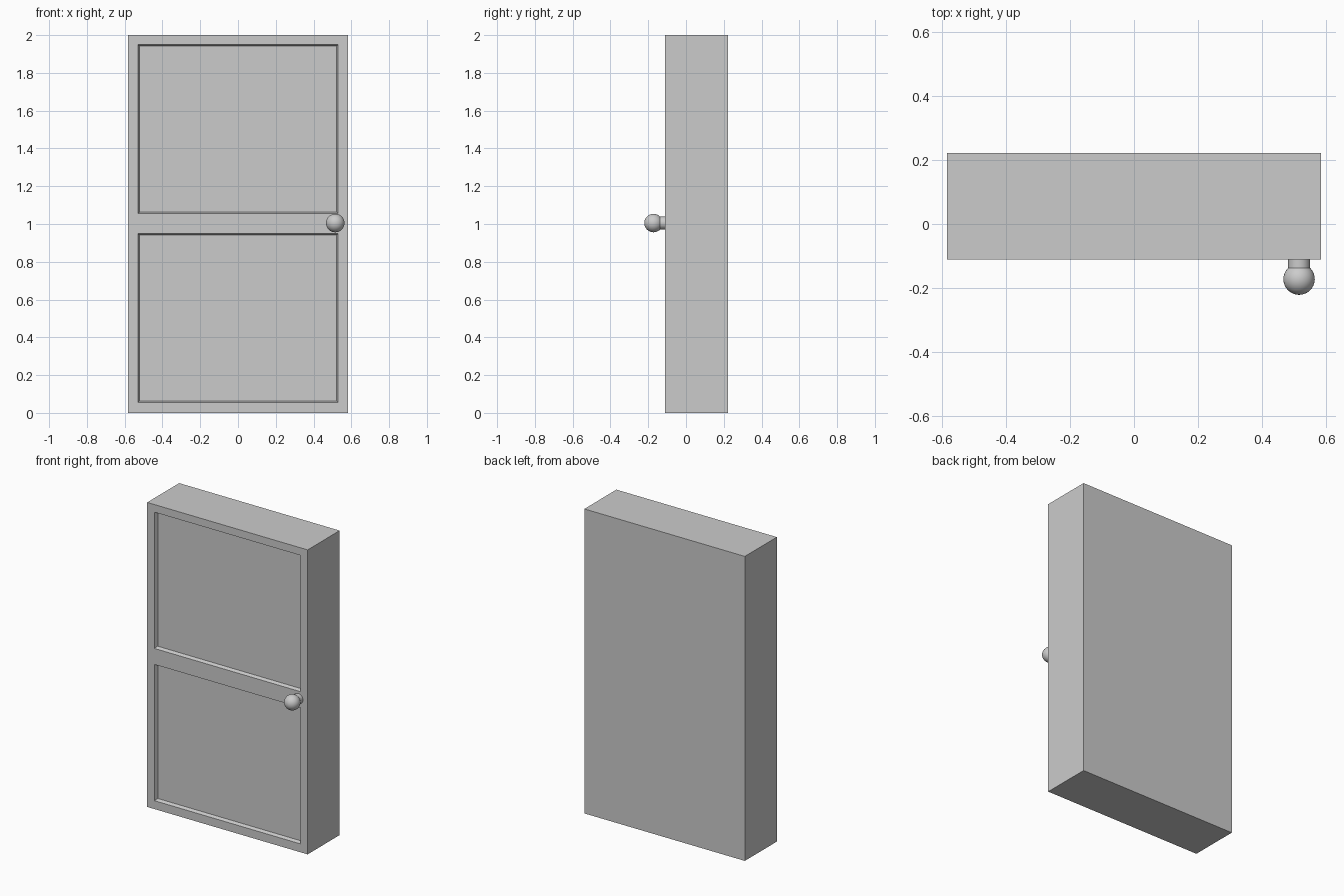
import bpy, bmesh, math

if "Cube" in bpy.data.objects:
    bpy.data.objects.remove(bpy.data.objects["Cube"])

FRONT, BACK = -0.11, 0.222

# Door slab: front grid with two sunken panels, then sides and back
xs = [-0.583, -0.53, 0.53, 0.583]
zs = [0.0, 0.055, 0.95, 1.055, 1.95, 2.0]
bm = bmesh.new()
v = [[bm.verts.new((x, FRONT, z)) for x in xs] for z in zs]
panels = []
for j in range(5):
    for i in range(3):
        f = bm.faces.new((v[j][i], v[j][i + 1], v[j + 1][i + 1], v[j + 1][i]))
        if i == 1 and j in (1, 3):
            panels.append(f)
bm.normal_update()
rim = [e for e in bm.edges if e.is_boundary]
ext = bmesh.ops.extrude_edge_only(bm, edges=rim)["geom"]
for vert in (g for g in ext if isinstance(g, bmesh.types.BMVert)):
    vert.co.y = BACK
bmesh.ops.contextual_create(bm, geom=[e for e in bm.edges if e.is_boundary])
bmesh.ops.recalc_face_normals(bm, faces=bm.faces)
bmesh.ops.inset_individual(bm, faces=panels, thickness=0.012, depth=-0.022)
bmesh.ops.dissolve_limit(bm, angle_limit=0.01, verts=bm.verts, edges=bm.edges)
mesh = bpy.data.meshes.new("door_slab")
bm.to_mesh(mesh)
bm.free()
bpy.context.collection.objects.link(bpy.data.objects.new("door_slab", mesh))

# Knob stem and ball
bpy.ops.mesh.primitive_cylinder_add(vertices=32, radius=0.034, depth=0.06,
                                    location=(0.515, -0.13, 1.005), rotation=(math.pi / 2, 0, 0))
bpy.context.object.name = "knob_stem"
bpy.ops.object.shade_smooth_by_angle()
bpy.ops.mesh.primitive_uv_sphere_add(segments=32, ring_count=16, radius=0.049,
                                     location=(0.515, -0.172, 1.005))
bpy.context.object.name = "knob_ball"
bpy.ops.object.shade_smooth_by_angle()
